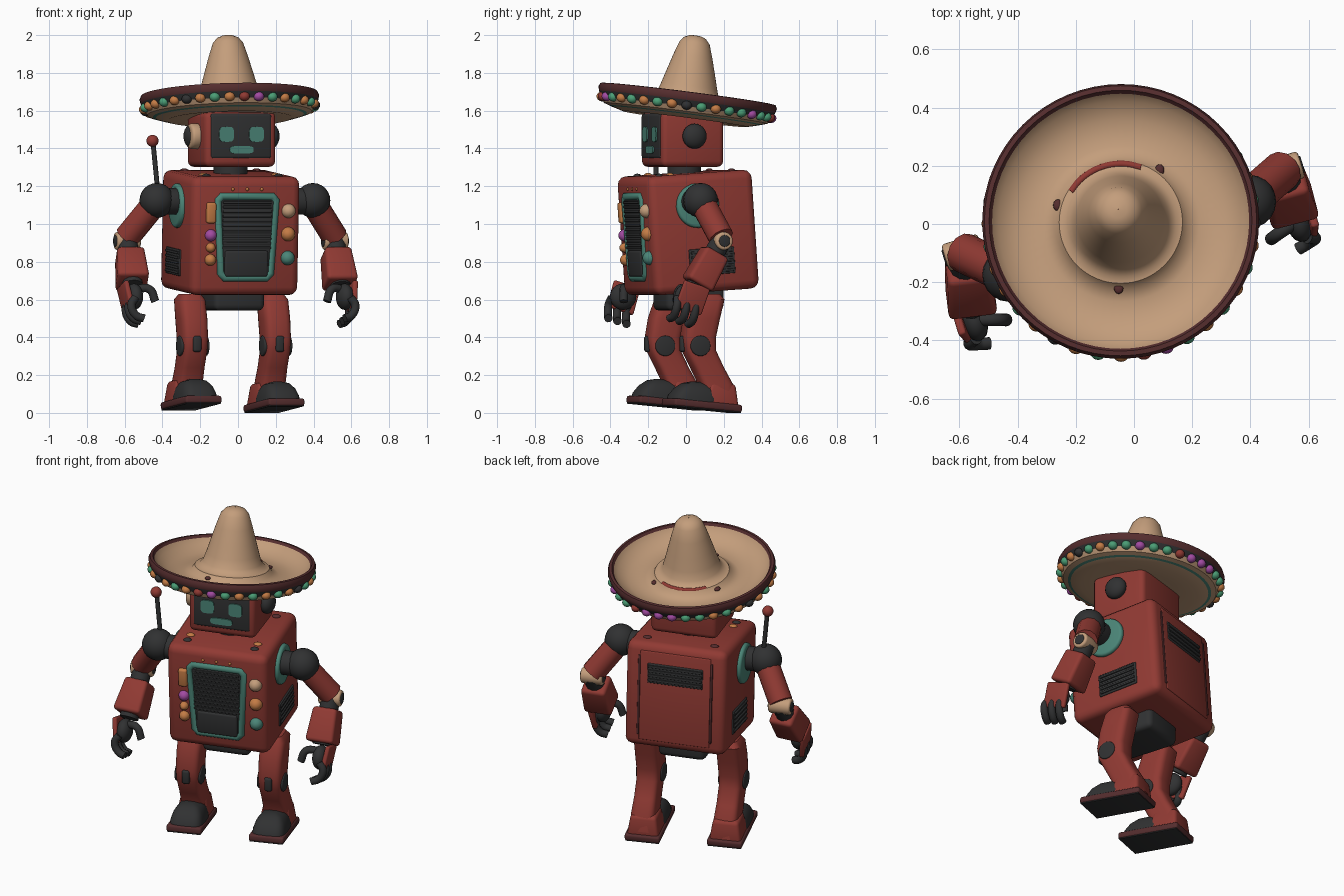
import bpy, bmesh, math
from mathutils import Matrix, Vector

cube = bpy.data.objects.get("Cube")
if cube:
    bpy.data.objects.remove(cube, do_unlink=True)

COLOURS = {
    "red": (.28, .042, .033), "dark": (.03, .031, .032), "tan": (.55, .34, .2),
    "teal": (.07, .235, .185), "maroon": (.09, .026, .027), "orange": (.55, .2, .06),
    "purple": (.36, .07, .36), "green": (.07, .34, .18)}
MATS = {}
for label, rgb in COLOURS.items():
    m = bpy.data.materials.new(label)
    m.use_nodes = True
    m.diffuse_color = (*rgb, 1)
    m.node_tree.nodes["Principled BSDF"].inputs["Base Color"].default_value = (*rgb, 1)
    MATS[label] = m


def move(x, y, z):
    return Matrix.Translation((x, y, z))


def turn(angle, axis):
    return Matrix.Rotation(math.radians(angle), 4, axis)


# Frames: whole figure is turned, torso leans forward
BASE = move(-.045, .01, 0) @ turn(17, 'Z')
BODY = BASE @ move(.004, 0, .955) @ turn(4, 'X')
HEAD = BASE @ move(.002, -.03, 1.45)
HAT = move(-.044, 0, 1.6) @ turn(-7.3, 'X') @ turn(-1.5, 'Y')


def add(name, bm, mats, frame):
    bmesh.ops.recalc_face_normals(bm, faces=bm.faces[:])
    for f in bm.faces:
        f.smooth = True
    for e in bm.edges:
        e.smooth = len(e.link_faces) == 2 and e.calc_face_angle(0) < .7
    mesh = bpy.data.meshes.new(name)
    bm.to_mesh(mesh)
    bm.free()
    for label in mats.split():
        mesh.materials.append(MATS[label])
    ob = bpy.data.objects.new(name, mesh)
    bpy.context.collection.objects.link(ob)
    ob.matrix_world = frame


def soften(bm, width):
    edges = [e for e in bm.edges if e.calc_face_angle(0) > .6]
    bmesh.ops.bevel(bm, geom=edges, offset=width, segments=3, profile=.5, affect='EDGES')


def box(name, size, loc, mat, frame, bevel=.01, taper=(1, 1)):
    bm = bmesh.new()
    bmesh.ops.create_cube(bm, size=1)
    for v in bm.verts:
        if v.co.z > 0:
            v.co.x *= taper[0]
            v.co.y *= taper[1]
        v.co *= Vector(size)
    soften(bm, bevel)
    add(name, bm, mat, frame @ move(*loc))


def ball(name, size, loc, mat, frame):
    bm = bmesh.new()
    bmesh.ops.create_uvsphere(bm, u_segments=20, v_segments=12, radius=1)
    bmesh.ops.scale(bm, verts=bm.verts, vec=size)
    add(name, bm, mat, frame @ move(*loc))


def disc(name, radius, depth, loc, mat, frame, angle=90, bevel=.006):
    # Cylinder lying along local x unless another angle is given
    bm = bmesh.new()
    bmesh.ops.create_cone(bm, cap_ends=True, segments=28, radius1=radius, radius2=radius, depth=depth)
    soften(bm, bevel)
    add(name, bm, mat, frame @ move(*loc) @ turn(angle, 'Y'))


def tube(name, points, radius, mat, frame, cyclic=False):
    curve = bpy.data.curves.new(name, 'CURVE')
    curve.dimensions = '3D'
    curve.bevel_depth, curve.bevel_resolution = radius, 4
    curve.use_fill_caps, curve.resolution_u = True, 6
    spline = curve.splines.new('BEZIER')
    spline.bezier_points.add(len(points) - 1)
    for p, co in zip(spline.bezier_points, points):
        p.co = co
        p.handle_left_type = p.handle_right_type = 'VECTOR' if cyclic else 'AUTO'
    spline.use_cyclic_u = cyclic
    helper = bpy.data.objects.new(name + "_path", curve)
    bpy.context.collection.objects.link(helper)
    deps = bpy.context.evaluated_depsgraph_get()
    mesh = bpy.data.meshes.new_from_object(helper.evaluated_get(deps))
    bm = bmesh.new()
    bm.from_mesh(mesh)
    bmesh.ops.remove_doubles(bm, verts=bm.verts, dist=.0001)
    bpy.data.objects.remove(helper, do_unlink=True)
    bpy.data.meshes.remove(mesh)
    bpy.data.curves.remove(curve)
    add(name, bm, mat, frame)


def skin(rings, bm):
    return [bm.faces.new((a[i - 1], a[i], b[i], b[i - 1]))
            for a, b in zip(rings, rings[1:]) for i in range(len(a))]


def loft(name, sections, mat, frame):
    # Rounded-rectangle sections: y, z, width, depth
    bm = bmesh.new()
    rings = []
    for y, z, w, d in sections:
        ring = []
        for k in range(24):
            c, s = math.cos(k * math.tau / 24), math.sin(k * math.tau / 24)
            x = math.copysign(abs(c) ** .5, c) * w / 2
            ring.append(bm.verts.new((x, y + math.copysign(abs(s) ** .5, s) * d / 2, z)))
        rings.append(ring)
    skin(rings, bm)
    bm.faces.new(rings[0])
    bm.faces.new(rings[-1])
    add(name, bm, mat, frame)


def plate(name, width, height, loc, mat, frame):
    loft(name, [(0, 0, width, height), (0, .008, width, height)], mat, frame @ move(*loc) @ turn(90, 'X'))


# Torso with front grille
box("torso", (.6, .585, .63), (0, 0, 0), "red", BODY, .045)
box("grille_back", (.27, .03, .42), (0, -.285, -.015), "dark", BODY, .01, (1.12, 1))
corners = [(-.16, .19), (-.14, .212), (.14, .212), (.16, .19), (.138, -.195), (.115, -.22), (-.115, -.22), (-.138, -.195)]
tube("grille_frame", [(x, -.286, z) for x, z in corners], .022, "teal", BODY, True)
for i in range(11):
    box("grille_rib", (.27, .025, .014), (0, -.295, .18 - i * .024), "dark", BODY, .004)
box("grille_tray", (.24, .04, .14), (0, -.29, -.145), "dark", BODY, .012)

# Front buttons and rivets
box("tall_button", (.052, .05, .11), (-.199, -.29, .125), "orange", BODY, .012)
for z, r, mat in ((.005, .032, "purple"), (-.06, .026, "orange"), (-.125, .031, "orange")):
    ball("small_button", (r, .035, r), (-.197, -.29, z), mat, BODY)
for z, mat in ((.135, "tan"), (.012, "orange"), (-.115, "teal")):
    ball("large_button", (.038, .04, .038), (.231, -.29, z), mat, BODY)
for x in (-.08, 0, .08):
    ball("front_rivet", (.009, .009, .009), (x, -.29, .25), "orange", BODY)
for x in (-.2, .2):
    for y, mat in ((-.2, "dark"), (-.14, "orange"), (.2, "maroon")):
        ball("top_rivet", (.024, .02, .012), (x, y, .314), mat, BODY)

# Back panel and vent
box("back_panel", (.42, .016, .54), (0, .29, 0), "red", BODY, .006)
for x in (-.215, .215):
    box("back_seam", (.014, .02, .48), (x, .29, 0), "maroon", BODY, .004)
box("back_vent", (.33, .02, .12), (0, .292, .14), "dark", BODY, .006)
for i in range(4):
    box("back_vent_rib", (.32, .015, .015), (0, .303, .1 + i * .027), "dark", BODY, .004)

# Hips, neck, head
box("hips", (.28, .32, .14), (.01, 0, .612), "dark", BASE, .03)
disc("neck", .09, .2, (0, -.02, 1.27), "dark", BASE, 0)
box("head", (.395, .345, .29), (0, 0, -.002), "red", HEAD, .03)
box("screen", (.34, .05, .24), (0, -.154, .015), "dark", HEAD, .016)
for x in (-.083, .083):
    plate("eye", .08, .08, (x, -.178, .025), "teal", HEAD)
plate("mouth", .13, .04, (0, -.178, -.057), "teal", HEAD)
disc("ear_ring", .068, .06, (-.213, -.028, .015), "tan", HEAD, bevel=.015)
for s in (-1, 1):
    ball("ear", (.045, .066, .066), (s * .217, 0, .015), "dark", HEAD)

# Hat: lathed profile, coloured by band
profile = [(.001, .402), (.03, .4), (.058, .388), (.08, .362), (.104, .29), (.13, .2), (.15, .13), (.166, .08),
           (.19, .052), (.212, .048), (.23, .022), (.27, .005), (.36, .015), (.42, .048), (.442, .075),
           (.452, .09), (.468, .088), (.476, .07), (.47, .045), (.452, .012), (.436, -.014),
           (.408, -.023), (.392, -.028), (.33, -.045), (.2, -.03), (.001, -.03)]
bands = ["tan"] * 14 + ["maroon"] * 4 + ["dark", "tan", "tan", "teal"] + ["tan"] * 3
slots = "tan maroon dark teal"
bm = bmesh.new()
N = 64
rings = [[bm.verts.new((r * math.cos(k * math.tau / N), r * math.sin(k * math.tau / N), z))
          for k in range(N)] for r, z in profile]
for n, face in enumerate(skin(rings, bm)):
    face.material_index = slots.split().index(bands[n // N])
bmesh.ops.remove_doubles(bm, verts=bm.verts, dist=.0005)
add("hat", bm, slots, HAT)

# Beads under the rim, counted anticlockwise from the model's left
beads = ("dark green orange green green purple green green red purple purple purple "
         "green green orange green orange dark orange green orange orange green orange "
         "dark orange green orange red purple green orange green orange green orange").split()
for k, mat in enumerate(beads):
    a = math.tau * k / len(beads)
    ball("hat_bead", (.028, .028, .025), (.452 * math.cos(a), .452 * math.sin(a), .018), mat, HAT)

# Worn patches around the crown
arc = [math.radians(70 + i * 13) for i in range(7)]
tube("hat_patch", [(.202 * math.cos(a), .202 * math.sin(a), .044) for a in arc], .012, "red", HAT)
for angle in (54, 164, 268):
    a = math.radians(angle)
    ball("hat_spot", (.016, .02, .01), (.226 * math.cos(a), .226 * math.sin(a), .028), "maroon", HAT)

# Antenna
tube("antenna_rod", [(-.41, -.05, 1.15), (-.437, -.045, 1.43)], .013, "dark", BASE)
ball("antenna_tip", (.032, .032, .032), (-.44, -.045, 1.44), "red", BASE)

for s in (-1, 1):
    # Side vent and shoulder ring
    box("side_vent", (.02, .25, .14), (s * .298, .03, -.155), "dark", BODY, .005)
    for i in range(5):
        box("side_vent_rib", (.02, .23, .014), (s * .305, .03, -.207 + i * .026), "dark", BODY, .004)
    disc("shoulder_ring", .118, .05, (s * .298, -.03, .145), "teal", BODY, bevel=.015)

    # Arm: straight upper arm, elbow pivot, square cuff
    disc("shoulder_axle", .07, .14, (s * .36, -.065, 1.12), "dark", BASE)
    ball("shoulder", (.092, .092, .092), (s * .432 + .01, -.065, 1.125), "dark", BASE)
    elbow = Vector((.585, .005, .91)) if s > 0 else Vector((-.55, .055, .91))
    tube("upper_arm", [(s * .44 + .01, -.055, 1.11), elbow + Vector((0, 0, .02))], .069, "red", BASE)
    disc("elbow", .048, .13, elbow, "tan", BASE, bevel=.012)
    disc("elbow_cap", .031, .14, elbow, "dark", BASE)
    top, end = elbow + Vector((-s * .005, -.015, -.03)), Vector((s * .575, -.13, .67))
    tube("forearm", [elbow, end], .055, "dark", BASE)
    aim = (top - end).to_track_quat('Z', 'Y').to_matrix().to_4x4()
    box("cuff", (.17, .155, .2), (0, 0, 0), "red",
        BASE @ Matrix.Translation(top * .45 + end * .55) @ aim, .02, (.85, .9))

    # Hand: palm, outer plate, curled fingers and thumb
    ball("palm", (.045, .072, .07), (s * .583, -.18, .615), "dark", BASE)
    box("hand_plate", (.028, .15, .15), (0, 0, 0), "red",
        BASE @ move(s * .625, -.165, .61) @ turn(-18, 'X') @ turn(s * 8, 'Y'), .01)
    for i in range(3):
        y = -.14 - i * .05
        drop = .015 * i
        tube("finger", [(s * .595, y, .61), (s * .62, y - .01, .54 + drop),
                        (s * .595, y - .02, .485 + drop), (s * .555, y - .03, .47 + drop)], .022, "dark", BASE)
    tube("thumb", [(s * .57, -.18, .655), (s * .505, -.2, .655), (s * .475, -.21, .59)], .022, "dark", BASE)

    # Leg, knee discs and knee pad
    LEG = BASE @ move(.01 + s * .237, 0 if s > 0 else -.05, 0)
    loft("leg", [(.03, .63, .1, .13), (.03, .6, .145, .175), (.0, .5, .148, .185), (-.02, .4, .145, .18),
                 (-.015, .33, .14, .172), (.03, .24, .138, .17), (.078, .15, .145, .175), (.09, .06, .15, .18)], "red", LEG)
    disc("knee_disc", .054, .156, (0, -.027, .355), "dark", LEG)
    box("knee_pad", (.045, .03, .085), (0, -.105, .365), "dark", LEG, .013)

    # Foot: sole, heel block, toe cap
    FOOT = LEG @ move(0, 0, .018 if s > 0 else .032) @ turn(4, 'Z') @ turn(-5.4, 'X')
    box("sole", (.205, .385, .04), (0, 0, .022), "maroon", FOOT, .012)
    box("sole_tread", (.195, .375, .008), (0, 0, .003), "dark", FOOT, .002)
    box("heel", (.19, .19, .13), (0, .085, .085), "red", FOOT, .02, (.78, .75))
    loft("toe_cap", [(-.055, .03, .196, .26), (-.055, .06, .19, .25), (-.047, .1, .165, .21),
                     (-.04, .13, .12, .15), (-.036, .142, .05, .07)], "dark", FOOT)
